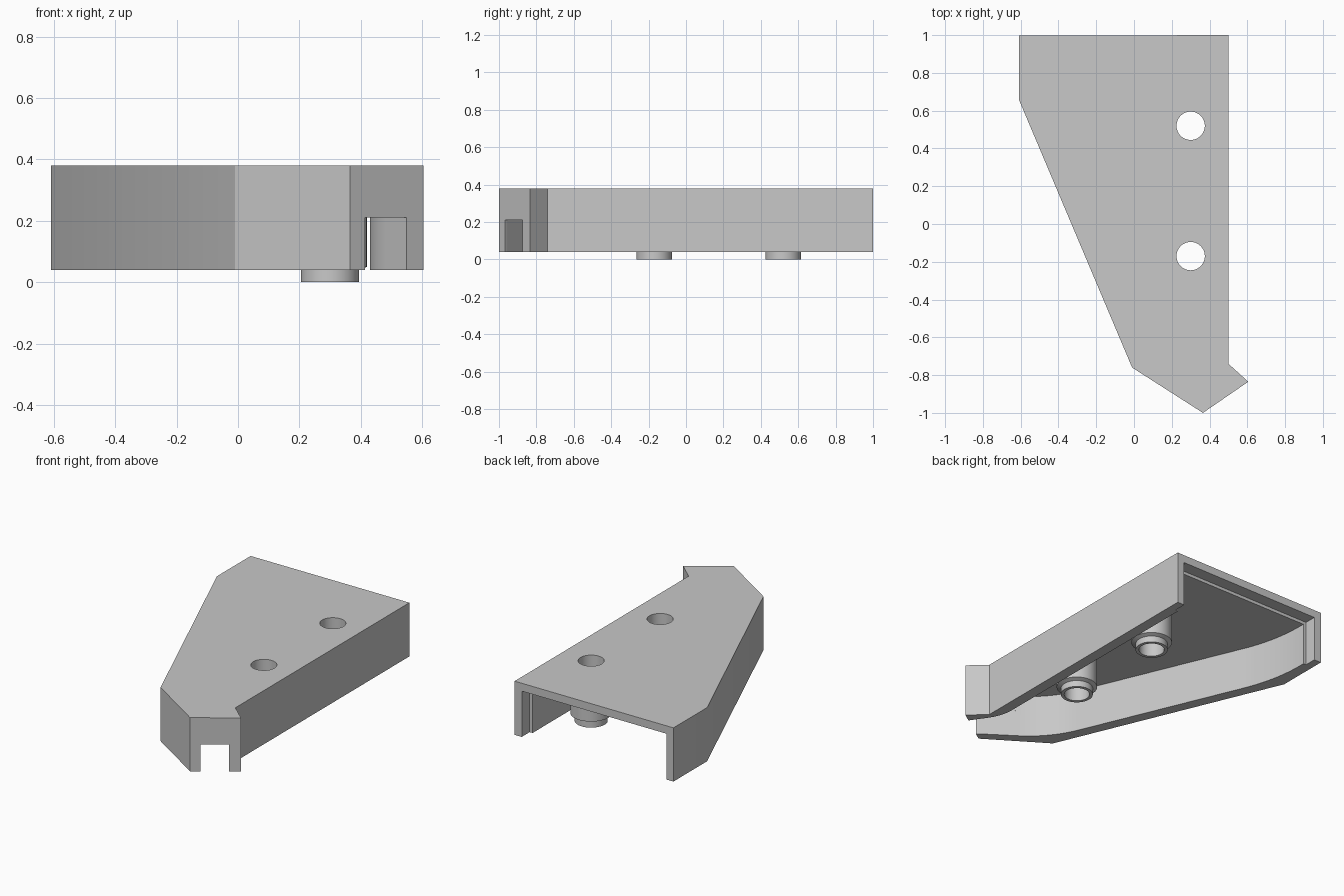
import bpy, bmesh, math
from mathutils import Vector

cube = bpy.data.objects.get("Cube")
if cube:
    bpy.data.objects.remove(cube, do_unlink=True)

grey = bpy.data.materials.new("plain grey")
grey.use_nodes = True
colour = (0.58, 0.58, 0.58, 1)
grey.diffuse_color = colour
grey.node_tree.nodes["Principled BSDF"].inputs["Base Color"].default_value = colour

BOTTOM, TOP, CEILING = 0.04, 0.38, 0.31
HOLE_X, HOLE_YS, HOLE_R = 0.30, (0.52, -0.17), 0.075


def add_object(name, bm):
    bmesh.ops.recalc_face_normals(bm, faces=bm.faces)
    mesh = bpy.data.meshes.new(name)
    bm.to_mesh(mesh)
    bm.free()
    obj = bpy.data.objects.new(name, mesh)
    bpy.context.collection.objects.link(obj)
    mesh.materials.append(grey)
    return obj


def prism(name, points, low, high):
    bm = bmesh.new()
    face = bm.faces.new([bm.verts.new((x, y, low)) for x, y in points])
    grown = bmesh.ops.extrude_face_region(bm, geom=[face])["geom"]
    verts = [v for v in grown if isinstance(v, bmesh.types.BMVert)]
    bmesh.ops.translate(bm, verts=verts, vec=(0, 0, high - low))
    return add_object(name, bm)


def rounded(corners, steps=12):
    """Replace each (x, y, setback) corner by a smooth curve."""
    result = []
    for i, (x, y, setback) in enumerate(corners):
        p = Vector((x, y))
        if not setback:
            result.append(p)
            continue
        before = Vector(corners[i - 1][:2])
        after = Vector(corners[(i + 1) % len(corners)][:2])
        a = p + (before - p).normalized() * setback
        b = p + (after - p).normalized() * setback
        for k in range(steps + 1):
            t = k / steps
            result.append(a * (1 - t) ** 2 + p * 2 * t * (1 - t) + b * t * t)
    return result


def circle(x, y, r, n=48):
    return [(x + r * math.cos(i * math.tau / n), y + r * math.sin(i * math.tau / n))
            for i in range(n)]


def cut(target, cutter):
    cutter.hide_render = True
    mod = target.modifiers.new("cut", 'BOOLEAN')
    mod.operation, mod.solver, mod.object = 'DIFFERENCE', 'EXACT', cutter
    bpy.context.view_layer.objects.active = target
    bpy.ops.object.modifier_apply(modifier=mod.name)
    bpy.data.objects.remove(cutter, do_unlink=True)


def smooth(obj):
    bpy.ops.object.select_all(action='DESELECT')
    obj.select_set(True)
    bpy.context.view_layer.objects.active = obj
    bpy.ops.object.shade_smooth_by_angle(angle=math.radians(25))


# Tapered cover body with a hooked front tip
cover = prism("cover", [(-0.61, 0.997), (0.5, 1), (0.5, -0.74), (0.605, -0.835),
                        (0.365, -1), (-0.01, -0.76), (-0.61, 0.66)], BOTTOM, TOP)

# Hollow underside with smoothly curved inner walls
cut(cover, prism("cavity_cutter", rounded([
    (-0.54, 0.96, 0), (0.43, 0.96, 0), (0.43, -0.70, 0),
    (0.259, -0.858, 0), (0.05, -0.715, 0.19), (-0.54, 0.673, 0.22)]), -0.1, CEILING))

# Stepped recess around the open back
cut(cover, prism("recess_cutter", [(-0.56, 0.92), (0.45, 0.92), (0.45, 1.1), (-0.56, 1.1)],
                 -0.1, 0.33))

# Low mouth through the tip
cut(cover, prism("mouth_cutter", rounded([
    (0.472, -1.047, 0), (0.607, -0.957, 0), (0.43, -0.70, 0.09), (0.43, -0.55, 0),
    (0.2, -0.818, 0), (0.415, -0.965, 0.02)]), -0.11, 0.21))

# Screw holes through the top, each with a hanging stepped sleeve
for side, y in zip(("back", "front"), HOLE_YS):
    cut(cover, prism("hole_cutter", circle(HOLE_X, y, HOLE_R), -0.1, 0.5))
    bm = bmesh.new()
    profile = [(HOLE_R, CEILING), (HOLE_R, 0), (0.095, 0), (0.095, 0.04),
               (0.12, 0.05), (0.12, CEILING)]
    verts = [bm.verts.new((r, 0, z)) for r, z in profile]
    edges = [bm.edges.new(pair) for pair in zip(verts, verts[1:])]
    bmesh.ops.spin(bm, geom=verts + edges, axis=(0, 0, 1), cent=(0, 0, 0),
                   angle=math.tau, steps=48)
    bmesh.ops.remove_doubles(bm, verts=bm.verts, dist=0.0005)
    bmesh.ops.translate(bm, verts=bm.verts, vec=(HOLE_X, y, 0))
    smooth(add_object(side + "_screw_sleeve", bm))

smooth(cover)
